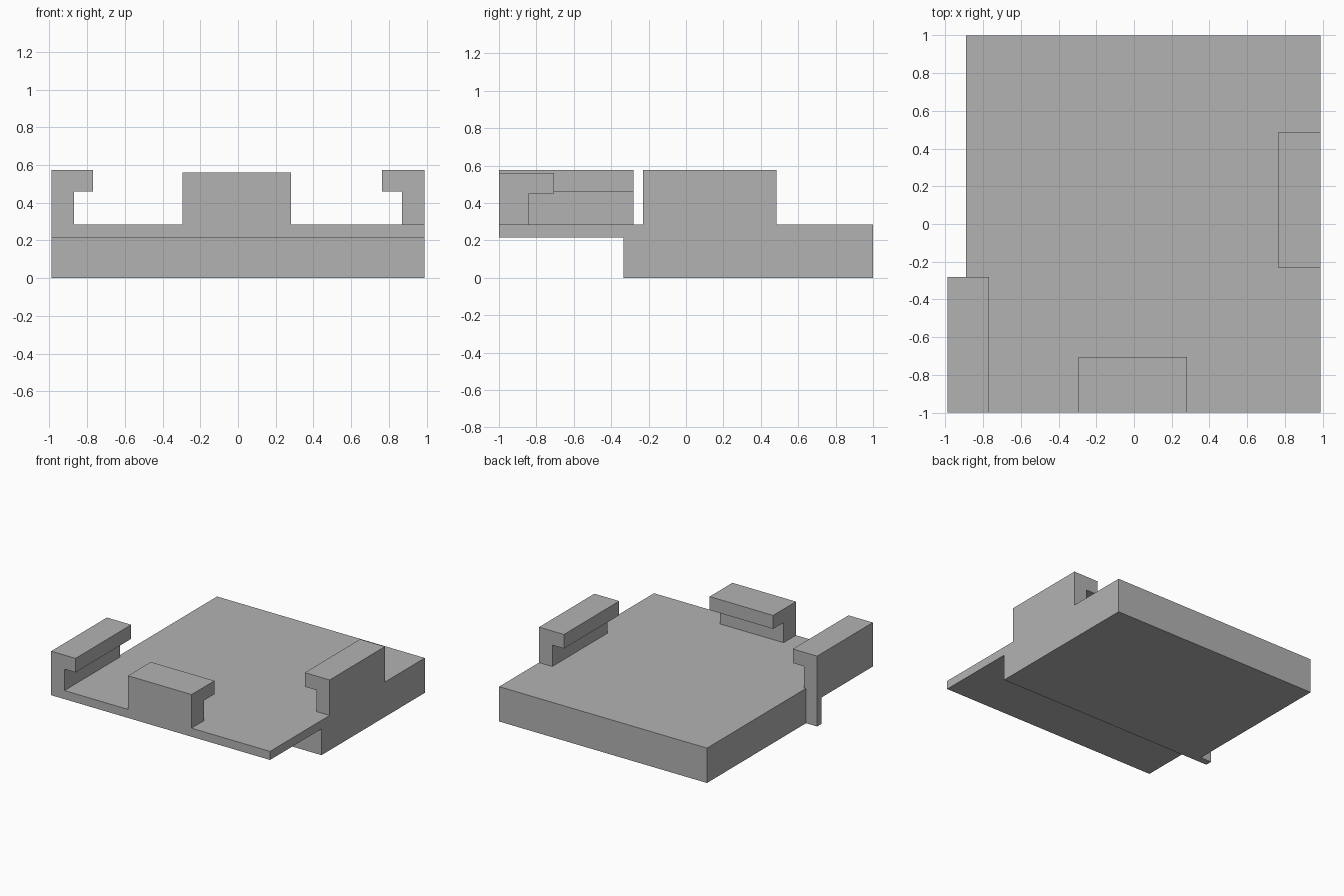
import bpy
import bmesh
from mathutils import Vector

old = bpy.data.objects.get("Cube")
if old:
    bpy.data.objects.remove(old, do_unlink=True)

# Single matte grey
grey = bpy.data.materials.new("plain grey")
grey.use_nodes = True
colour = (0.45, 0.45, 0.45, 1)
grey.diffuse_color = colour
grey.node_tree.nodes["Principled BSDF"].inputs["Base Color"].default_value = colour


def prism(name, points, axis, start, end):
    """Extrude a flat outline along an axis; points give the other two coordinates."""
    bm = bmesh.new()
    verts = []
    for p in points:
        co = list(p)
        co.insert("xyz".index(axis), start)
        verts.append(bm.verts.new(co))
    face = bm.faces.new(verts)
    extruded = bmesh.ops.extrude_face_region(bm, geom=[face])["geom"]
    shift = Vector((0, 0, 0))
    shift["xyz".index(axis)] = end - start
    bmesh.ops.translate(bm, vec=shift,
                        verts=[g for g in extruded if isinstance(g, bmesh.types.BMVert)])
    bmesh.ops.recalc_face_normals(bm, faces=bm.faces)
    mesh = bpy.data.meshes.new(name)
    bm.to_mesh(mesh)
    bm.free()
    mesh.materials.append(grey)
    obj = bpy.data.objects.new(name, mesh)
    bpy.context.collection.objects.link(obj)
    return obj


def hook(outer, inner, tip, low, lip, top):
    """Outline of an upright wall with a lip reaching inward."""
    return [(outer, low), (inner, low), (inner, lip), (tip, lip), (tip, top), (outer, top)]


DECK = 0.285
SIDE = 0.99

# Base plate with a side step, undercut along the front
base = prism("base_plate",
             [(-SIDE, -1), (SIDE, -1), (SIDE, 1), (-0.89, 1), (-0.89, -0.28), (-SIDE, -0.28)],
             "z", 0, DECK)
cutter = prism("undercut_cutter",
               [(-1.2, -0.5), (-0.335, -0.5), (-0.335, 0.215), (-1.2, 0.215)],
               "x", -1.2, 1.2)
cutter.hide_render = True
cut = base.modifiers.new("front undercut", "BOOLEAN")
cut.operation = "DIFFERENCE"
cut.solver = "EXACT"
cut.object = cutter
bpy.context.view_layer.objects.active = base
bpy.ops.object.modifier_apply(modifier=cut.name)
bpy.data.objects.remove(cutter, do_unlink=True)

# Three hooked clips standing on the plate
prism("right_clip", hook(-SIDE, -0.87, -0.77, DECK, 0.46, 0.575), "y", -1, -0.28)
prism("left_clip", hook(SIDE, 0.87, 0.765, DECK, 0.46, 0.575), "y", -0.23, 0.485)
prism("front_clip", hook(-1, -0.84, -0.705, DECK, 0.45, 0.56), "x", -0.295, 0.28)
